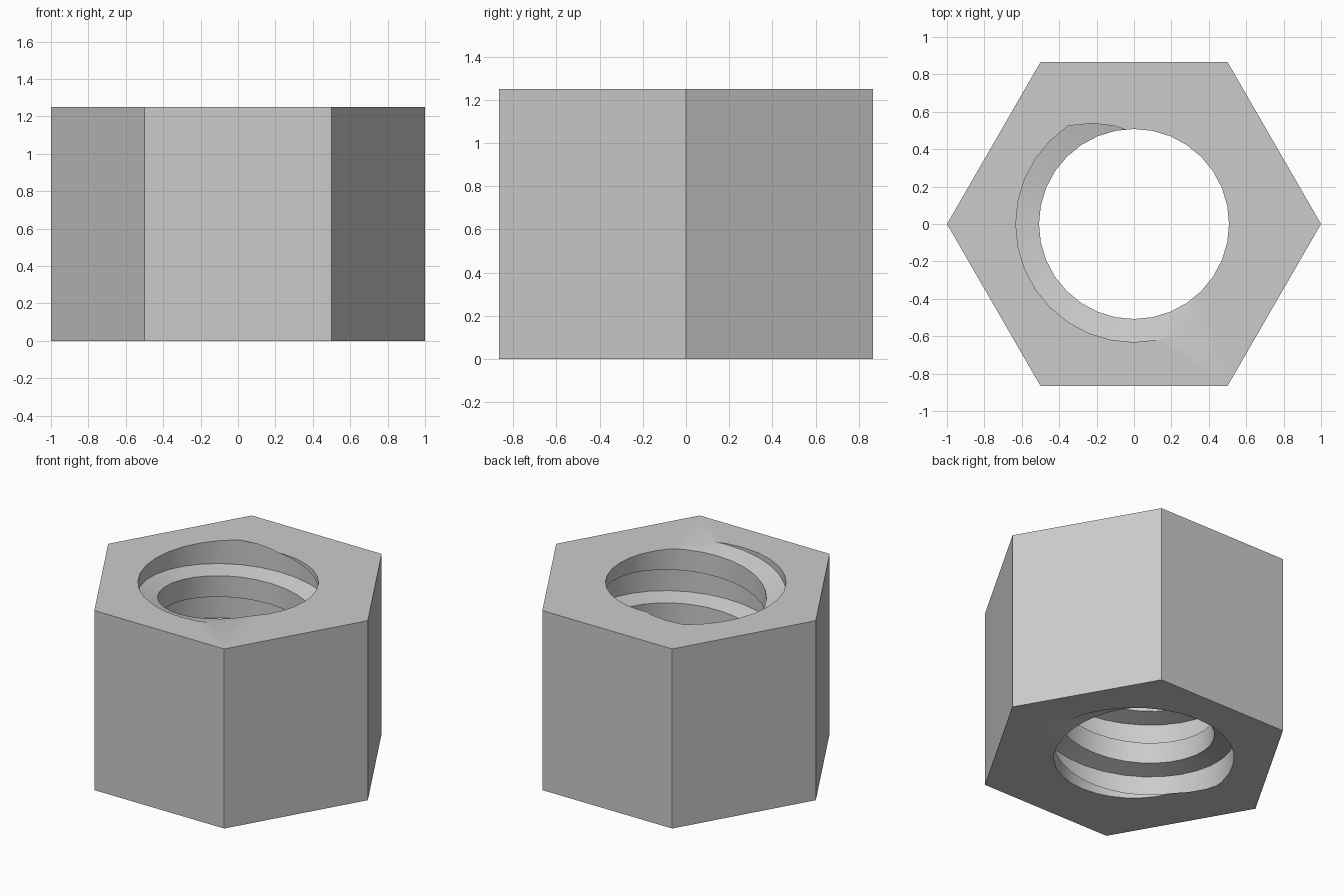
import bpy, bmesh
from math import cos, sin, tau, radians
from mathutils import Vector

cube = bpy.data.objects.get("Cube")
if cube:
    bpy.data.objects.remove(cube, do_unlink=True)

HEIGHT = 1.25
PITCH = 0.377
SEGMENTS = 32
CREST, ROOT = 0.508, 0.632
# One thread turn: the angle at which each helical edge meets the top, and its radius
PROFILE = [(315, CREST), (288, ROOT), (124, ROOT), (95, CREST)]


def add_thread(bm):
    """Helical wall of the bore, running past both ends."""
    rows = []
    for i in range(-5 * SEGMENTS, 3 * SEGMENTS):
        a = tau * i / SEGMENTS
        rows.append([bm.verts.new((r * cos(a), r * sin(a),
                                   HEIGHT + PITCH * (i / SEGMENTS - deg / 360)))
                     for deg, r in PROFILE])
    # Each turn closes onto the first edge of the turn above it
    for i in range(len(rows) - SEGMENTS - 1):
        here = rows[i] + [rows[i + SEGMENTS][0]]
        after = rows[i + 1] + [rows[i + 1 + SEGMENTS][0]]
        for j in range(len(PROFILE)):
            bm.faces.new((here[j], here[j + 1], after[j + 1], after[j]))


def trim(bm, z, direction):
    """Cut the bore wall level and return the rim edges."""
    cut = bmesh.ops.bisect_plane(
        bm, geom=bm.verts[:] + bm.edges[:] + bm.faces[:], dist=1e-5,
        plane_co=(0, 0, z), plane_no=(0, 0, direction), clear_outer=True)
    return [e for e in cut["geom_cut"] if isinstance(e, bmesh.types.BMEdge)]


bm = bmesh.new()
add_thread(bm)
trim(bm, HEIGHT, 1)
trim(bm, 0, -1)

# Rims of the trimmed bore
rims = {z: [e for e in bm.edges if e.is_boundary
            and all(abs(v.co.z - z) < 1e-4 for v in e.verts)]
        for z in (0, HEIGHT)}

# Hexagonal outside
rings = {z: [bm.verts.new((cos(tau * k / 6), sin(tau * k / 6), z)) for k in range(6)]
         for z in (0, HEIGHT)}
for k in range(6):
    n = (k + 1) % 6
    bm.faces.new((rings[0][k], rings[0][n], rings[HEIGHT][n], rings[HEIGHT][k]))

# Flat end faces between the hexagon and the bore
for z, ring in rings.items():
    outline = [bm.edges.get((ring[k], ring[(k + 1) % 6])) for k in range(6)]
    bmesh.ops.triangle_fill(bm, edges=outline + rims[z], use_beauty=True,
                            normal=Vector((0, 0, 1 if z else -1)))
bmesh.ops.recalc_face_normals(bm, faces=bm.faces[:])

mesh = bpy.data.meshes.new("hex_nut")
bm.to_mesh(mesh)
bm.free()
nut = bpy.data.objects.new("hex_nut", mesh)
bpy.context.collection.objects.link(nut)

# Plain grey metal
grey = bpy.data.materials.new("light_grey")
grey.use_nodes = True
grey.diffuse_color = (0.6, 0.6, 0.6, 1)
grey.node_tree.nodes["Principled BSDF"].inputs["Base Color"].default_value = (0.6, 0.6, 0.6, 1)
mesh.materials.append(grey)

for o in bpy.context.selected_objects:
    o.select_set(False)
nut.select_set(True)
bpy.context.view_layer.objects.active = nut
bpy.ops.object.shade_smooth_by_angle(angle=radians(30))
